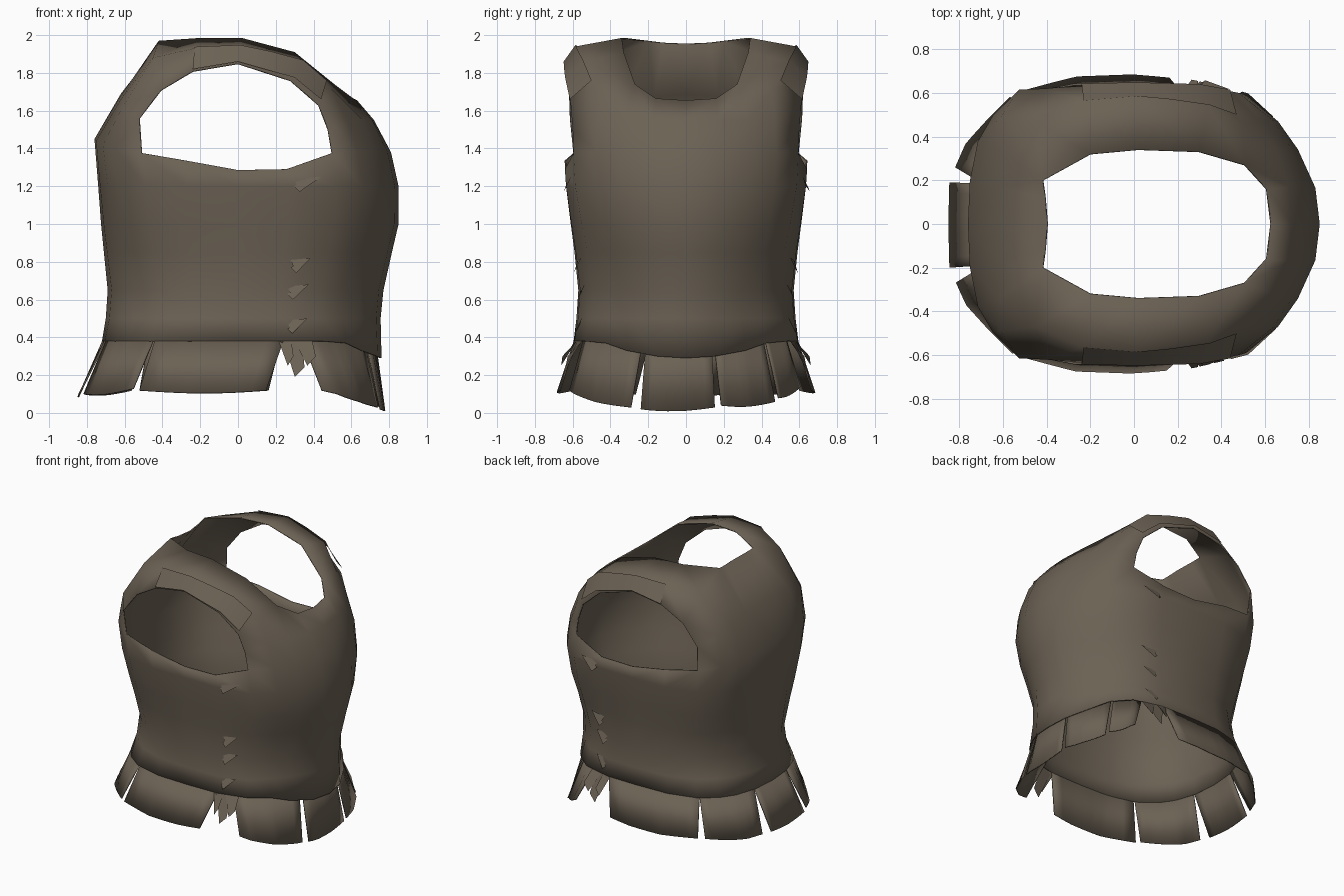
import bpy, bmesh, math, random
from mathutils import Vector

if "Cube" in bpy.data.objects:
    bpy.data.objects.remove(bpy.data.objects["Cube"])
random.seed(4)

cloth = bpy.data.materials.new("worn brown leather")
cloth.use_nodes = True
BROWN = (0.15, 0.122, 0.09, 1)
cloth.diffuse_color = BROWN
cloth.node_tree.nodes["Principled BSDF"].inputs["Base Color"].default_value = BROWN

# Half outline of the body seen from above: chest centre, round the side, to back centre
OUTLINE = [(.85, 0), (.83, .17), (.75, .35), (.66, .48), (.52, .6), (.27, .65), (0, .65),
           (-.27, .65), (-.5, .6), (-.63, .5), (-.7, .38), (-.74, .2), (-.75, 0)]
FRONT, BACK, SIDE = .85, .75, .65
# How strongly each column is drawn in where the body corners are rounder
CORNER = [0, .1, .5, .8, .7, .2, 0, .4, 1, 1.1, .8, .2, 0]


def section(z, front, back, side, pinch=0.0):
    """Scale the outline to a height; z may be one number or one per column."""
    zs = z if isinstance(z, list) else [z] * len(OUTLINE)
    ring = []
    for (x, y), h, c in zip(OUTLINE, zs, CORNER):
        k = 1 - pinch * c
        ring.append(Vector((x * k * (front / FRONT if x > 0 else back / BACK), y * k * side / SIDE, h)))
    return ring


def around(half, u):
    """Point on a full ring at column u (0 = chest, 12 = back, 24 = chest again)."""
    u %= 24
    flip = u > 12
    v = 24 - u if flip else u
    i = min(int(v), 11)
    p = half[i].lerp(half[i + 1], v - i)
    return Vector((p.x, -p.y if flip else p.y, p.z))


def build(name, bm, thickness=0.0, angle=40):
    bmesh.ops.recalc_face_normals(bm, faces=bm.faces)
    mesh = bpy.data.meshes.new(name)
    bm.to_mesh(mesh)
    bm.free()
    mesh.materials.append(cloth)
    ob = bpy.data.objects.new(name, mesh)
    bpy.context.collection.objects.link(ob)
    bpy.ops.object.select_all(action='DESELECT')
    ob.select_set(True)
    bpy.context.view_layer.objects.active = ob
    bpy.ops.object.shade_smooth_by_angle(angle=math.radians(angle))
    if thickness:
        mod = ob.modifiers.new("thickness", 'SOLIDIFY')
        mod.thickness = thickness
        mod.offset = -1
    return ob


def skin(bm, rows):
    """Quads between successive rows of vertices."""
    for a, b in zip(rows, rows[1:]):
        for i in range(len(a) - 1):
            bm.faces.new((a[i], a[i + 1], b[i + 1], b[i]))


# Torso: rings from the lower rim up to the armhole floor
rim_z = [.29, .30, .33, .37] + [.38] * 9
arm_z = [1.38, 1.38, 1.38, 1.38, 1.375, 1.29, 1.285, 1.335, 1.375, 1.4, 1.42, 1.44, 1.45]
HEM = section(rim_z, .76, .72, .595, .035)
rings = [HEM, section(.5, .755, .70, .58, .07), section(.65, .77, .69, .57, .085),
         section(.85, .815, .71, .59, .055), section(1.0, .85, .725, .61, .03),
         section(1.2, .85, .74, .635), section(arm_z, .81, .76, .64, -.01)]

bm = bmesh.new()


def row(points):
    return [bm.verts.new(p) for p in points]


body = [row(r) for r in rings]
skin(bm, body)
top = body[-1]

# Chest up to the neckline, columns 0 to 4
chest = row([(.72, 0, 1.55), (.71, .17, 1.55), (.66, .33, 1.55), (.58, .47, 1.54), (.48, .6, 1.5)])
neck = row([(.63, 0, 1.655), (.61, .16, 1.665), (.51, .27, 1.74), (.5, .46, 1.71), (.43, .61, 1.63)])
skin(bm, [top[:5], chest, neck])

# Back up to the collar, listed from back centre to the armhole
back_low = list(reversed(top[8:]))
back_mid = row([(-.62, 0, 1.69), (-.62, .17, 1.68), (-.62, .34, 1.66), (-.61, .49, 1.62), (-.525, .615, 1.56)])
collar = row([(-.4, 0, 1.955), (-.41, .12, 1.96), (-.42, .2, 1.97), (-.45, .47, 1.88), (-.41, .62, 1.71)])
skin(bm, [back_low, back_mid, collar])

# Shoulder strap from chest over to back: neck edge, crown, armhole edge
straps = [row(s) for s in (
    [(.3, .33, 1.91), (.34, .54, 1.86), (.28, .63, 1.76)],
    [(.02, .34, 1.985), (.01, .585, 1.94), (.0, .64, 1.85)],
    [(-.2, .32, 1.985), (-.23, .565, 1.93), (-.24, .635, 1.81)])]
skin(bm, [neck[2:]] + straps + [collar[2:]])

# Mirror to the other side and weld the centre line
half = bm.verts[:] + bm.edges[:] + bm.faces[:]
copy = bmesh.ops.duplicate(bm, geom=half)["geom"]
for v in copy:
    if isinstance(v, bmesh.types.BMVert):
        v.co.y *= -1
bmesh.ops.remove_doubles(bm, verts=bm.verts, dist=.001)
build("vest_body", bm, .008, 50)

# Skirt hem: squarer than the body, with flat flared back corners
FLARE = [Vector((x, y, 0)) for x, y in (
    (.78, 0), (.775, .18), (.73, .33), (.65, .48), (.52, .6), (.27, .66), (0, .685),
    (-.27, .675), (-.55, .6), (-.67, .48), (-.77, .37), (-.845, .2), (-.85, 0))]
TUCK = section(.42, .725, .69, .57, .05)

# Skirt panels: name, top columns, hem columns, hem heights at both ends, tucked under the rim
panels = [("front_centre_panel", -1.4, .9, -1.4, .85, .02, .03, True),
          ("front_left_panel", .97, 3.0, 1.05, 2.95, .04, .06, True),
          ("front_right_panel", -4.5, -1.5, -4.3, -1.75, .12, .03, True),
          ("left_corner_panel", 3.1, 4.3, 3.1, 4.1, .08, .14, True),
          ("left_side_panel", 5.05, 8.1, 5.4, 7.9, .12, .12, False),
          ("left_back_panel", 8.12, 10.95, 8.15, 10.65, .12, .1, False),
          ("back_centre_panel", 10.97, 13.05, 11.05, 13.0, .1, .1, False),
          ("right_back_panel", 13.1, 16.05, 13.4, 15.95, .1, .13, False),
          ("right_side_panel", 16.1, 19.0, 16.1, 18.55, .12, .12, False)]
for name, u0, u1, v0, v1, z0, z1, tucked in panels:
    bm = bmesh.new()
    upper = TUCK if tucked else HEM
    top_row, hem_row = [], []
    steps = 8
    for i in range(steps + 1):
        t = i / steps
        hem = around(FLARE, v0 + (v1 - v0) * t)
        hem.z = z0 + (z1 - z0) * t - .015 * math.sin(math.pi * t)
        top_row.append(bm.verts.new(around(upper, u0 + (u1 - u0) * t)))
        hem_row.append(bm.verts.new(hem))
    skin(bm, [top_row, hem_row])
    build(name, bm, .008)

# Frayed hanging shreds at the torn corners
for side, sign in (("left", 1), ("right", -1)):
    bm = bmesh.new()
    for u, width, low in ((4.5, .22, .25), (4.75, .25, .19), (4.95, .15, .25)):
        a, b = around(HEM, sign * (u - width)), around(HEM, sign * (u + width))
        c, d = around(FLARE, sign * (u + width * .5)), around(FLARE, sign * (u - width * .3))
        c.z, d.z = low, low + .05
        bm.faces.new([bm.verts.new(p) for p in (a, b, c, d)])
    build(side + "_shreds", bm)

    # Torn flaps along the side seam
    bm = bmesh.new()
    for z in (.45, .63, .77, 1.2):
        ring = min(rings, key=lambda r: abs(r[6].z - z))
        p = around(ring, sign * 4.9)
        p.z = z
        p.y += sign * .004
        out = sign * random.uniform(.01, .025)
        reach = random.uniform(.1, .15)
        tip = p + Vector((reach, out - sign * .04, .05))
        lip = p + Vector((.03, out, -.03))
        bm.faces.new([bm.verts.new(q) for q in (p, lip, tip)])
        bm.faces.new([bm.verts.new(q) for q in (p + Vector((0, -sign * .01, .04)), lip, tip)])
    build(side + "_seam_flaps", bm)

    # Folded patch lying over the front of the shoulder strap
    bm = bmesh.new()
    edge = [(.47, .5, 1.76), (.345, .545, 1.868), (.17, .57, 1.915), (.01, .585, 1.948), (-.23, .565, 1.938)]
    drop = [(.44, .615, 1.66), (.3, .64, 1.775), (.14, .645, 1.82), (0, .648, 1.86), (-.24, .643, 1.82)]
    skin(bm, [[bm.verts.new((x, sign * y, z)) for x, y, z in line] for line in (edge, drop)])
    build(side + "_shoulder_patch", bm)
